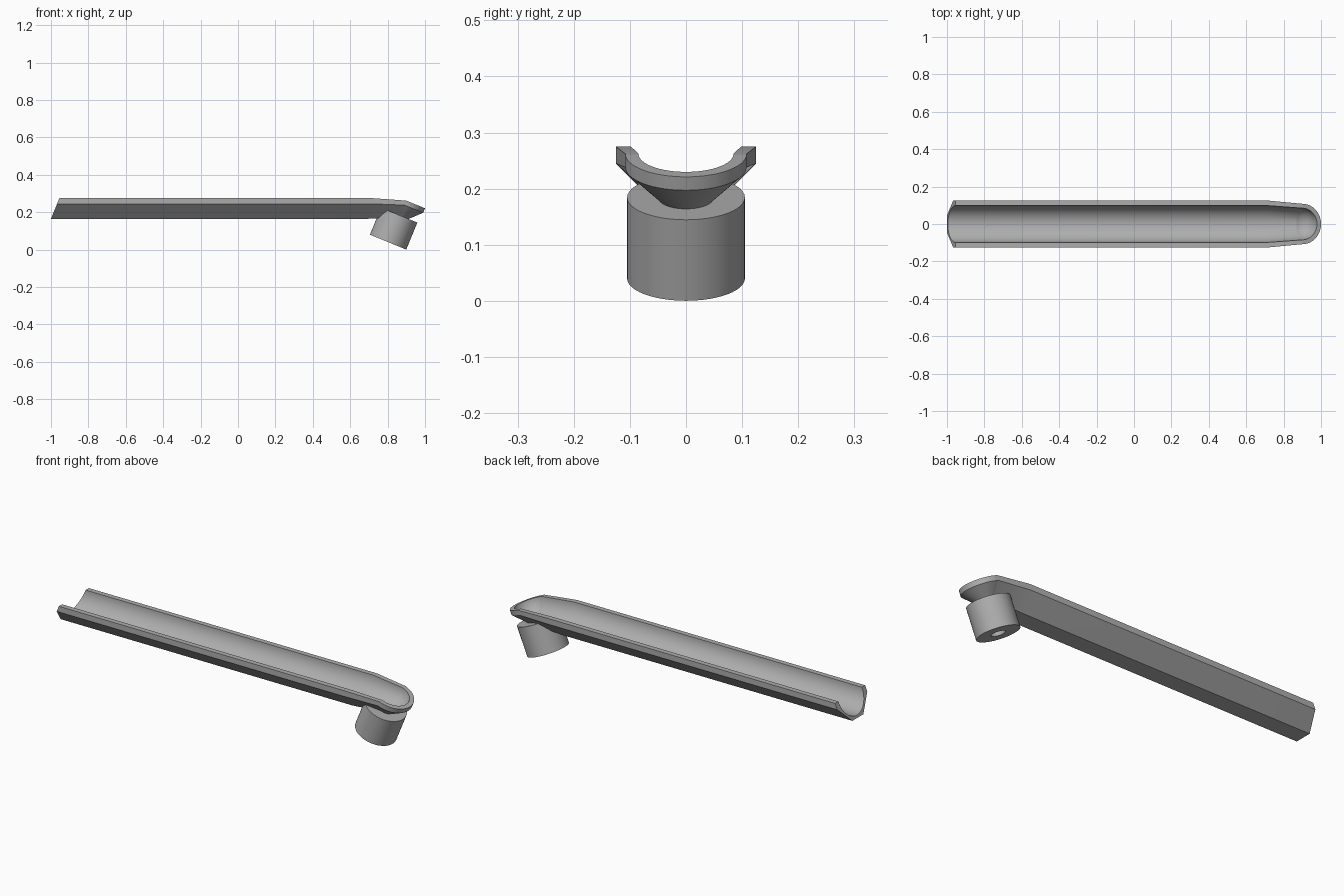
import bpy, bmesh, math
from mathutils import Vector, Matrix

if "Cube" in bpy.data.objects:
    bpy.data.objects.remove(bpy.data.objects["Cube"], do_unlink=True)

grey = bpy.data.materials.new("plain_grey")
grey.use_nodes = True
colour = (0.42, 0.42, 0.42, 1)
grey.diffuse_color = colour
grey.node_tree.nodes["Principled BSDF"].inputs["Base Color"].default_value = colour

# Tilted axis shared by the rounded end, the sloped open end and the spout
TILT = math.radians(22.3)
AXIS = Vector((math.sin(TILT), 0, math.cos(TILT)))
FORWARD = Vector((math.cos(TILT), 0, -math.sin(TILT)))
PIVOT = Vector((0.9, 0, 0.262))
END_SCALE = 0.864


def straight(x, z, shear, side):
    """Station on a straight side: maps (radius, depth) to a point."""
    return lambda r, d: Vector((x - d * shear, side * r, z - d))


def turn(angle):
    """Station on the rounded end."""
    direction = FORWARD * math.cos(angle) + Vector((0, math.sin(angle), 0))
    return lambda r, d: PIVOT + END_SCALE * (direction * r - AXIS * d)


def make_object(name, bm):
    bmesh.ops.remove_doubles(bm, verts=bm.verts, dist=1e-5)
    bmesh.ops.dissolve_degenerate(bm, edges=bm.edges, dist=1e-5)
    bmesh.ops.recalc_face_normals(bm, faces=bm.faces)
    mesh = bpy.data.meshes.new(name)
    bm.to_mesh(mesh)
    bm.free()
    mesh.materials.append(grey)
    obj = bpy.data.objects.new(name, mesh)
    bpy.context.collection.objects.link(obj)
    return obj


def sweep(name, profile):
    """Sweep a half section up one side, round the end and back."""
    slope = math.tan(TILT)
    side = lambda s: [straight(-0.955, 0.275, slope, s), straight(0.72, 0.275, slope / 2, s)]
    arc = [turn(math.pi * (i / 32 - 0.5)) for i in range(33)]
    stations = side(-1) + arc + side(1)[::-1]
    bm = bmesh.new()
    rows = [[bm.verts.new(place(r, d)) for r, d in profile] for place in stations]
    for a, b in zip(rows, rows[1:]):
        for i in range(len(profile) - 1):
            bm.faces.new((a[i], a[i + 1], b[i + 1], b[i]))
    bm.faces.new(rows[0])
    bm.faces.new(rows[-1])
    return make_object(name, bm)


def quarter(radius, steps=16):
    angles = [math.pi / 2 * i / steps for i in range(steps + 1)]
    return [(radius * math.sin(a), radius * math.cos(a)) for a in angles]


def smooth(obj):
    bpy.ops.object.select_all(action="DESELECT")
    obj.select_set(True)
    bpy.context.view_layer.objects.active = obj
    bpy.ops.object.shade_smooth_by_angle(angle=math.radians(22))


# Trough: round channel inside a faceted outer shell with a vertical lip
trough = sweep("trough", quarter(0.098) + [(0.125, 0), (0.125, 0.03), (0.0455, 0.11), (0, 0.11)])
smooth(trough)

# Spout: tilted peg with a blind hole in its underside
bm = bmesh.new()
outline = [(0, 0.1), (0.035, 0.1), (0.035, 0), (0.105, 0), (0.105, 0.156), (0, 0.156)]
verts = [bm.verts.new((r, 0, z)) for r, z in outline]
edges = [bm.edges.new(pair) for pair in zip(verts, verts[1:])]
bmesh.ops.spin(bm, geom=verts + edges, cent=(0, 0, 0), axis=(0, 0, 1),
               angle=math.tau, steps=48)
bm.transform(Matrix.Translation((0.8025, 0, 0.04)) @ Matrix.Rotation(TILT, 4, "Y"))
spout = make_object("spout", bm)

# Helper that keeps the spout out of the channel
clearance = sweep("channel_cutter", quarter(0.103) + [(0.103, -0.03), (0, -0.03)])
clearance.hide_render = True
clearance.hide_viewport = True
cut = spout.modifiers.new("clear_channel", "BOOLEAN")
cut.operation = "DIFFERENCE"
cut.solver = "EXACT"
cut.object = clearance
smooth(spout)
